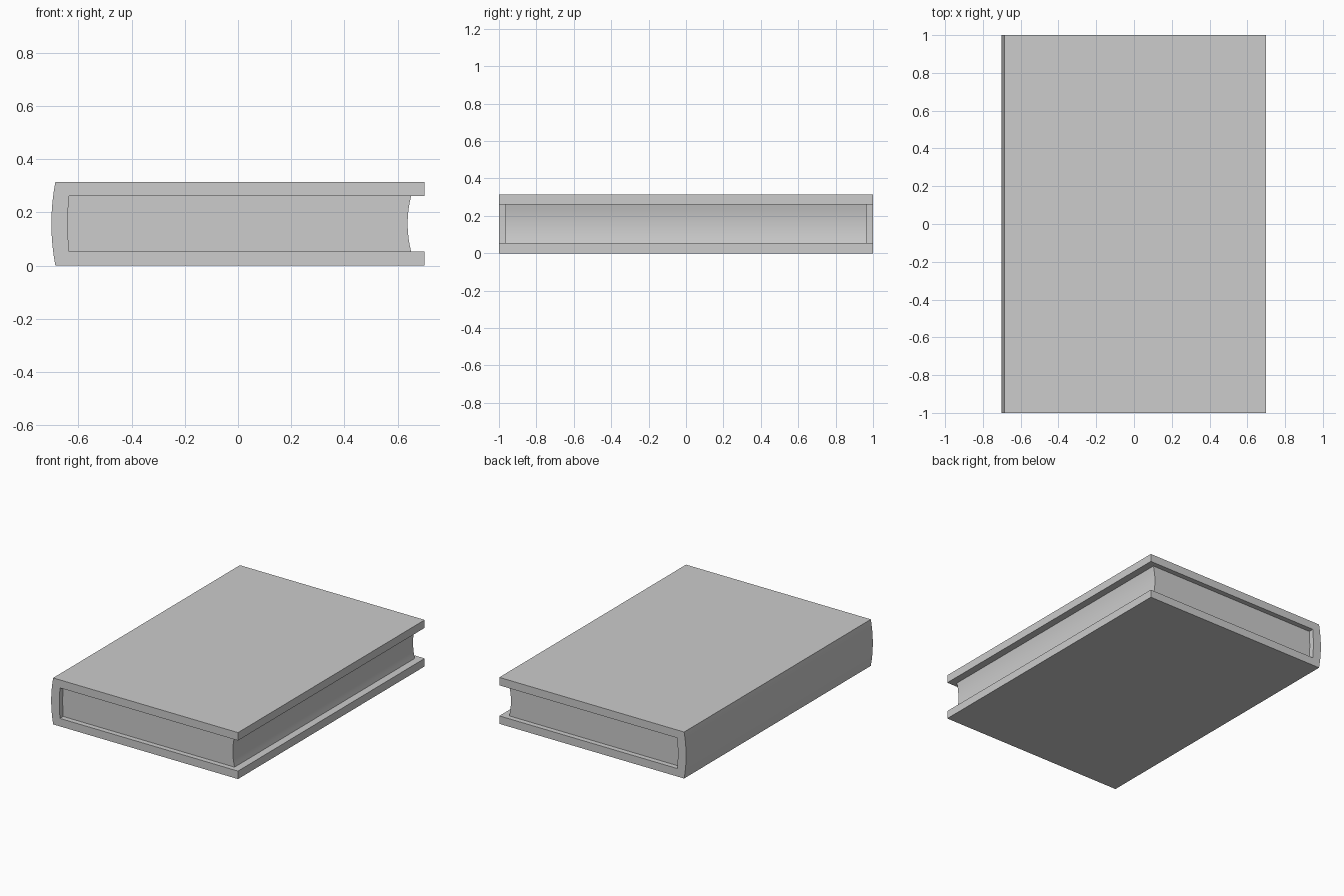
import bpy
import bmesh

if "Cube" in bpy.data.objects:
    bpy.data.objects.remove(bpy.data.objects["Cube"], do_unlink=True)

HEIGHT = 0.315      # closed book thickness
BOARD = 0.054       # cover board thickness
LOW, HIGH = BOARD, HEIGHT - BOARD

grey = bpy.data.materials.new("light grey")
grey.use_nodes = True
colour = (0.604, 0.604, 0.604, 1)
grey.diffuse_color = colour
grey.node_tree.nodes["Principled BSDF"].inputs["Base Color"].default_value = colour


def bow(x, bulge, z0, z1, steps=8):
    """Shallow parabolic curve from z0 to z1, pushed sideways by bulge."""
    points = []
    for i in range(steps + 1):
        t = i / steps
        points.append((x + bulge * 4 * t * (1 - t), z0 + (z1 - z0) * t))
    return points


def extrude_profile(name, profile, half_length):
    """Extrude an x-z profile along y, centred on y = 0."""
    bm = bmesh.new()
    face = bm.faces.new([bm.verts.new((x, -half_length, z)) for x, z in profile])
    result = bmesh.ops.extrude_face_region(bm, geom=[face])
    moved = [v for v in result["geom"] if isinstance(v, bmesh.types.BMVert)]
    bmesh.ops.translate(bm, verts=moved, vec=(0, 2 * half_length, 0))
    bmesh.ops.recalc_face_normals(bm, faces=bm.faces)
    mesh = bpy.data.meshes.new(name)
    bm.to_mesh(mesh)
    bm.free()
    mesh.materials.append(grey)
    obj = bpy.data.objects.new(name, mesh)
    bpy.context.collection.objects.link(obj)
    bpy.ops.object.select_all(action="DESELECT")
    obj.select_set(True)
    bpy.context.view_layer.objects.active = obj
    bpy.ops.object.shade_smooth_by_angle()
    return obj


# Cover: two boards joined by a rounded spine
cover = bow(-0.686, -0.015, HEIGHT, 0)
cover += [(0.7, 0), (0.7, LOW)]
cover += bow(-0.635, -0.004, LOW, HIGH)
cover += [(0.7, HIGH), (0.7, HEIGHT)]
extrude_profile("cover", cover, 1.0)

# Page block: rounded back against the spine, hollow fore edge
pages = bow(-0.635, -0.004, HIGH, LOW) + bow(0.65, -0.013, LOW, HIGH)
extrude_profile("page_block", pages, 0.965)
